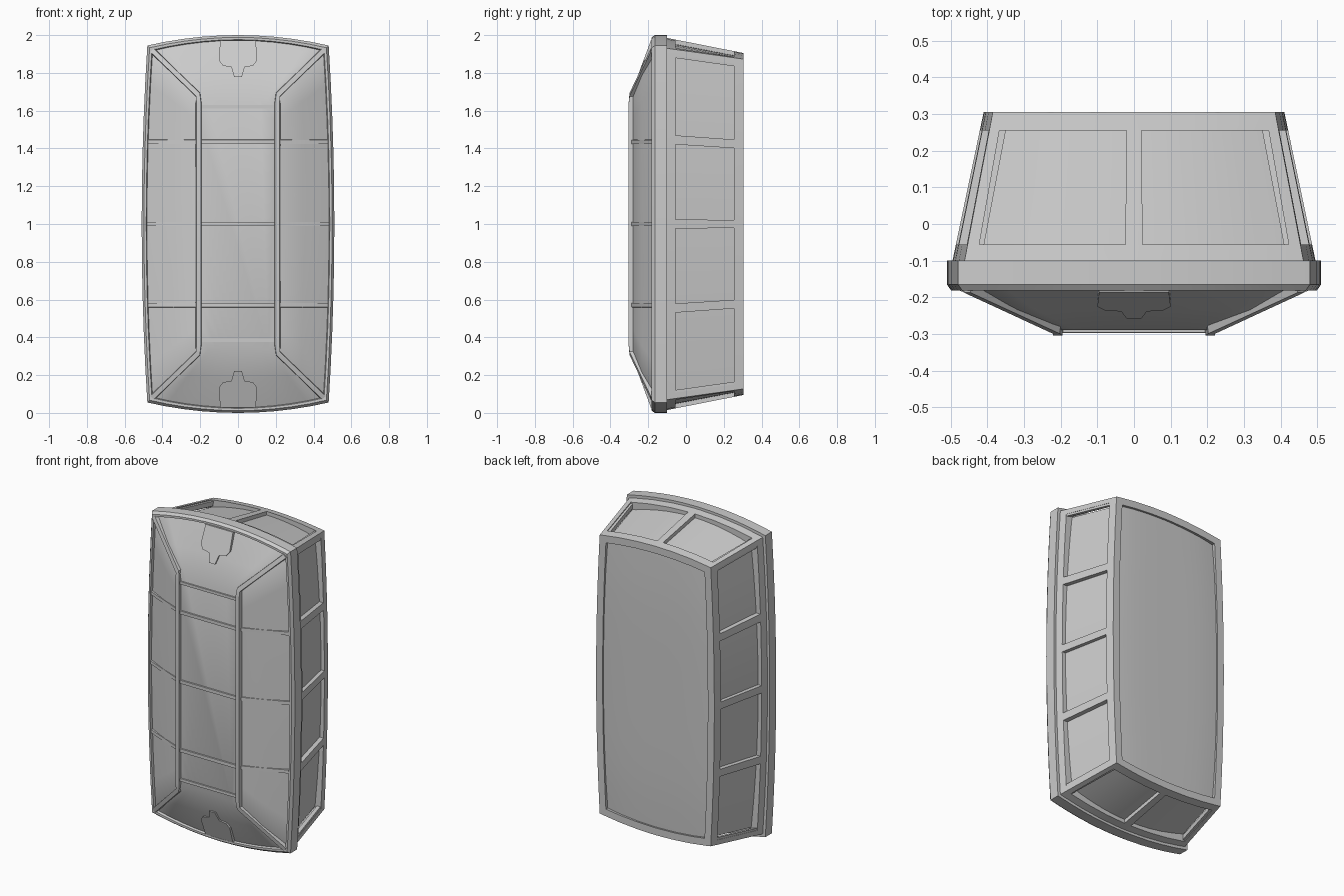
import bpy, bmesh
from mathutils import Vector

if "Cube" in bpy.data.objects:
    bpy.data.objects.remove(bpy.data.objects["Cube"])

# Bulged outlines: (corner x, corner half height, mid x, mid half height)
RIM = (.48, .945, .51, 1.0)
FRONT = (.462, .93, .495, .985)
BACK = (.385, .873, .41, .905)
Y0, Y1 = -.1, .305


def inset(p, d, dc=None):
    dc = d if dc is None else dc
    return (p[0] - dc, p[1] - dc, p[2] - d, p[3] - d)


def pt(p, a, b, y):
    """Map a, b in -1..1 onto a bulged rectangle at depth y."""
    return Vector((a * (p[2] - (p[2] - p[0]) * b * b), y,
                   1 + b * (p[3] - (p[3] - p[1]) * a * a)))


def finish(name, bm):
    bmesh.ops.remove_doubles(bm, verts=bm.verts, dist=1e-5)
    bmesh.ops.recalc_face_normals(bm, faces=bm.faces)
    me = bpy.data.meshes.new(name)
    bm.to_mesh(me)
    bm.free()
    ob = bpy.data.objects.new(name, me)
    bpy.context.collection.objects.link(ob)
    bpy.ops.object.select_all(action='DESELECT')
    ob.select_set(True)
    bpy.context.view_layer.objects.active = ob
    bpy.ops.object.shade_smooth_by_angle(angle=.6)
    return ob


N = 10
steps = [-1 + 2 * i / N for i in range(N)]
PERIM = ([(t, -1) for t in steps] + [(1, t) for t in steps] +
         [(-t, 1) for t in steps] + [(-1, -t) for t in steps])


def loft(name, rings, cap=False, closed=False):
    bm = bmesh.new()
    vs = [[bm.verts.new(pt(p, a, b, y)) for a, b in PERIM] for p, y in rings]
    pairs = list(zip(vs, vs[1:])) + ([(vs[-1], vs[0])] if closed else [])
    n = len(PERIM)
    for r, q in pairs:
        for i in range(n):
            j = (i + 1) % n
            bm.faces.new((r[i], r[j], q[j], q[i]))
    if cap:
        bm.faces.new(vs[-1])
    return finish(name, bm)


def sheet(name, us, vs, f, keep=lambda u, v: True, push=None):
    """Grid surface; keep() picks cells, push gives it thickness."""
    bm = bmesh.new()
    g = [[bm.verts.new(f(u, v)) for v in vs] for u in us]
    for i in range(len(us) - 1):
        for j in range(len(vs) - 1):
            if keep((us[i] + us[i + 1]) / 2, (vs[j] + vs[j + 1]) / 2):
                bm.faces.new((g[i][j], g[i + 1][j], g[i + 1][j + 1], g[i][j + 1]))
    bmesh.ops.delete(bm, geom=[v for v in bm.verts if not v.link_faces], context='VERTS')
    if push:
        r = bmesh.ops.extrude_face_region(bm, geom=bm.faces[:], use_keep_orig=True)
        bmesh.ops.translate(bm, vec=push, verts=[
            e for e in r['geom'] if isinstance(e, bmesh.types.BMVert)])
    return finish(name, bm)


def sym(half):
    return sorted({s * t for t in half for s in (1, -1)})


# Rim around the front
loft("front_rim", [(RIM, Y0), (RIM, -.165), (inset(RIM, .012), -.182),
                   (inset(RIM, .024), -.182), (inset(RIM, .029), -.165),
                   (inset(RIM, .034), Y0)], closed=True)

# Recessed wall panels, deeper toward the corners
loft("wall_panels", [(inset(FRONT, .018, .035), Y0 - .03),
                     (inset(BACK, .018, .035), .285)])


# Wall frames: two long walls, top and bottom
def wall_point(side, s):
    def f(t, v):
        p = [a + (b - a) * v for a, b in zip(FRONT, BACK)]
        a, b = (s, t) if side else (t, s)
        return pt(p, a, b, Y0 + (Y1 - Y0) * v)
    return f


DEPTHS = [0, .11, .877, 1]
for s, tag in ((-1, "left"), (1, "right")):
    sheet(tag + "_wall_frame", sym([.025, .24, .456, .508, .73, .965, 1]), DEPTHS,
          wall_point(True, s),
          lambda t, v: not .11 < v < .877 or abs(t) < .02 or .456 < abs(t) < .508
          or abs(t) > .965, Vector((-s * .045, 0, 0)))
for s, tag in ((-1, "bottom"), (1, "top")):
    sheet(tag + "_wall_frame", sym([.052, .35, .65, .93, 1]), DEPTHS,
          wall_point(False, s),
          lambda t, v: not .11 < v < .877 or abs(t) < .05 or abs(t) > .93,
          Vector((0, 0, -s * .045)))

# Back frame and its softly domed panel
sheet("back_frame", sym([0, .3, .6, .93, 1]), sym([0, .3, .6, .967, 1]),
      lambda a, b: pt(BACK, a, b, Y1),
      lambda a, b: abs(a) > .93 or abs(b) > .967, Vector((0, -.04, 0)))
sheet("back_panel", steps + [1], steps + [1],
      lambda a, b: pt(inset(BACK, .01), a, b, .3 - .011 * a**4 - .014 * b**4))

# Raised front panel
loft("front_panel", [(inset(RIM, .025), -.166),
                     ((.335, .805, .347, .815), -.234),
                     ((.2, .675, .2, .645), -.289)], cap=True)


# Ribs on the front panel
def rib(name, pts, w, h=.014, mirror=False):
    bm = bmesh.new()
    pts = [Vector(p) for p in pts]
    for sx in ((1, -1) if mirror else (1,)):
        rows = []
        for i, p in enumerate(pts):
            d = pts[min(i + 1, len(pts) - 1)] - pts[max(i - 1, 0)]
            n = Vector((-d.z, 0, d.x)).normalized() * w / 2
            row = (p + n + Vector((0, .02, 0)), p + n * .75 - Vector((0, h, 0)),
                   p - n * .75 - Vector((0, h, 0)), p - n + Vector((0, .02, 0)))
            rows.append([bm.verts.new((sx * c.x, c.y, c.z)) for c in row])
        for r, q in zip(rows, rows[1:]):
            for i in range(4):
                j = (i + 1) % 4
                bm.faces.new((r[i], r[j], q[j], q[i]))
        bm.faces.new(rows[0])
        bm.faces.new(rows[-1])
    return finish(name, bm)


rib("long_ribs", [(.455, -.172, .08), (.212, -.284, .315), (.208, -.289, .36),
                  (.208, -.289, 1.64), (.212, -.284, 1.685), (.455, -.172, 1.92)],
    .034, .015, True)
for i, z in enumerate((.57, 1.0, 1.435)):
    x = .482 - .03 * (z - 1)**2
    rib(f"cross_rib_{i}", [(-x, -.17, z), (-.2, -.288, z), (.2, -.288, z),
                           (x, -.17, z)], .028, .009)
for tag, z in (("lower", .385), ("upper", 1.62)):
    rib(tag + "_short_rib", [(-.2, -.288, z), (.2, -.288, z)], .024, .008)

# Latches at both ends
half = [(.095, .972), (.1, .865), (.08, .838), (.035, .83), (.02, .778)]
outline = half + [(-x, z) for x, z in reversed(half)]
for s, tag in ((-1, "bottom"), (1, "top")):
    bm = bmesh.new()
    loops = [[bm.verts.new((x, -.168 - .37 * (.972 - z) - d, 1 + s * z))
              for x, z in outline] for d in (-.02, .018)]
    n = len(outline)
    for i in range(n):
        j = (i + 1) % n
        bm.faces.new((loops[0][i], loops[0][j], loops[1][j], loops[1][i]))
    for l in loops:
        bm.faces.new(l)
    finish(tag + "_latch", bm)
